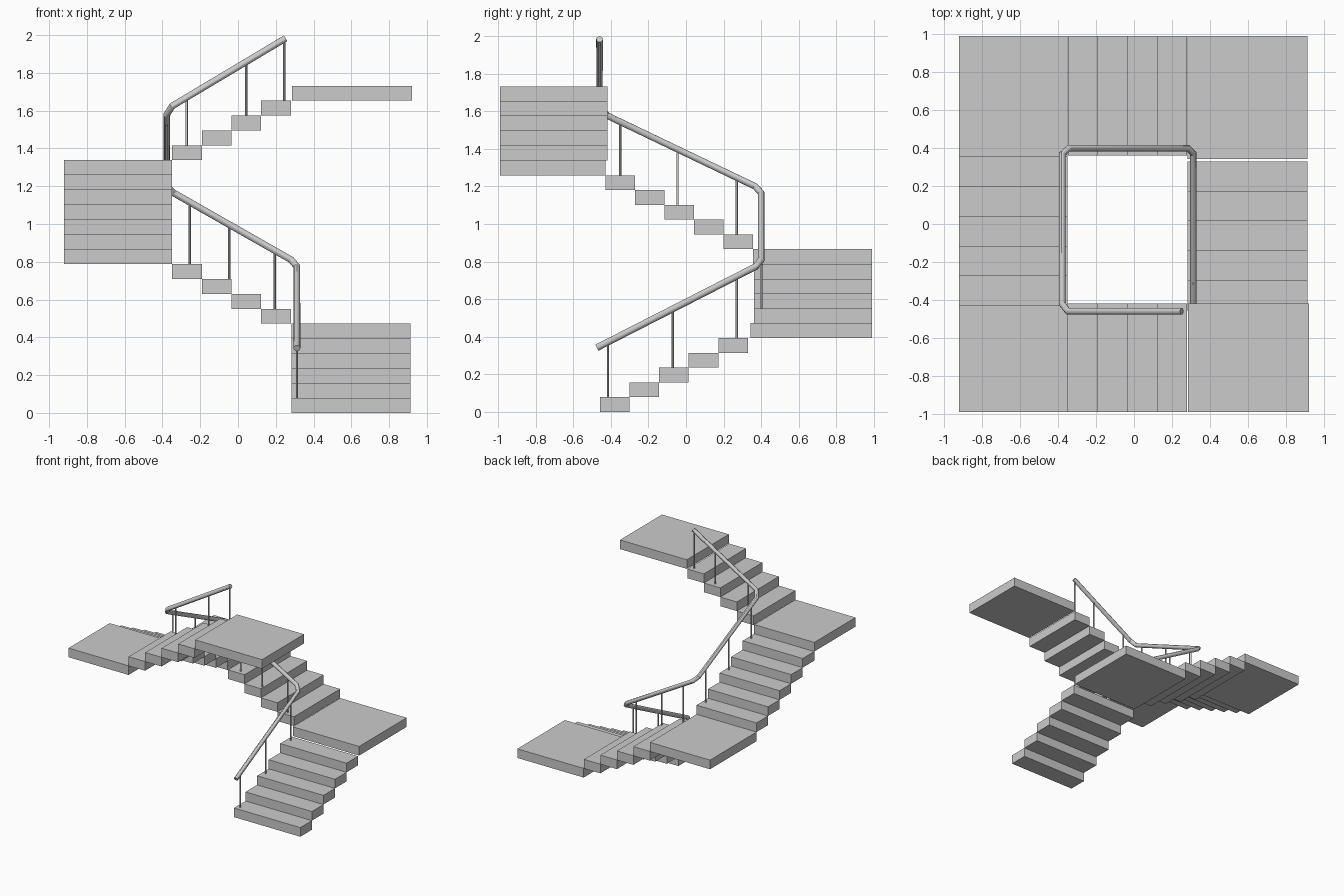
import bpy
from mathutils import Vector

if "Cube" in bpy.data.objects:
    bpy.data.objects.remove(bpy.data.objects["Cube"])

RISE, RUN = 0.0787, 0.1572


def box(name, x0, x1, y0, y1, z0, h=RISE):
    bpy.ops.mesh.primitive_cube_add(size=1, location=((x0 + x1) / 2, (y0 + y1) / 2, z0 + h / 2))
    ob = bpy.context.object
    ob.name = name
    ob.scale = (x1 - x0, y1 - y0, h)
    bpy.ops.object.transform_apply(location=False, rotation=False, scale=True)


def flight(name, axis, start, sign, across, level, count):
    # treads climb along the axis from start; level is the first tread's index
    for i in range(count):
        a, b = sorted((start + sign * RUN * i, start + sign * RUN * (i + 1)))
        xy = (a, b, *across) if axis == 'x' else (*across, a, b)
        box(f"{name}_step_{i + 1}", *xy, (level + i) * RISE)


# stair flights
flight("lower_right", 'y', -0.457, 1, (0.282, 0.914), 0, 5)
flight("back", 'x', 0.28, -1, (0.362, 0.99), 6, 4)
flight("left", 'y', 0.357, -1, (-0.922, -0.35), 11, 5)
flight("front", 'x', -0.349, 1, (-0.99, -0.418), 17, 4)

# square landings
box("landing_1", 0.282, 0.914, 0.343, 0.99, 5 * RISE)
box("landing_2", -0.922, -0.35, 0.357, 0.99, 10 * RISE)
box("landing_3", -0.922, -0.35, -0.99, -0.429, 16 * RISE)
box("landing_4", 0.285, 0.922, -0.99, -0.418, 21 * RISE)

# continuous handrail with chamfered corners
path = [(0.312, -0.474, 0.342), (0.312, 0.372, 0.774), (0.282, 0.4, 0.81),
        (-0.342, 0.4, 1.165), (-0.378, 0.368, 1.2), (-0.378, -0.422, 1.578),
        (-0.348, -0.46, 1.625), (0.252, -0.46, 1.983)]
curve = bpy.data.curves.new("handrail", 'CURVE')
curve.dimensions = '3D'
curve.bevel_depth = 0.018
curve.bevel_resolution = 4
curve.use_fill_caps = True
spline = curve.splines.new('POLY')
spline.points.add(len(path) - 1)
for p, co in zip(spline.points, path):
    p.co = (*co, 1)
rail = bpy.data.objects.new("handrail", curve)
bpy.context.collection.objects.link(rail)
bpy.context.view_layer.objects.active = rail
rail.select_set(True)
bpy.ops.object.convert(target='MESH')
bpy.ops.object.shade_smooth_by_angle()

# thin posts: (rail segment, position along its main axis, tread top level)
posts = [(0, -0.415, 1), (0, -0.07, 3), (0, 0.27, 5),
         (2, 0.195, 7), (2, -0.047, 9), (2, -0.255, 10),
         (4, 0.27, 12), (4, -0.045, 14), (4, -0.35, 16),
         (6, -0.272, 18), (6, 0.043, 20), (6, 0.245, 21)]
for i, (seg, pos, level) in enumerate(posts):
    a, b = Vector(path[seg]), Vector(path[seg + 1])
    k = 1 if seg in (0, 4) else 0
    top = a.lerp(b, (pos - a[k]) / (b[k] - a[k]))
    z0 = level * RISE
    bpy.ops.mesh.primitive_cylinder_add(vertices=12, radius=0.006, depth=top.z - z0,
                                        location=(top.x, top.y, (top.z + z0) / 2))
    bpy.context.object.name = f"post_{i + 1}"
    bpy.ops.object.shade_smooth_by_angle()
